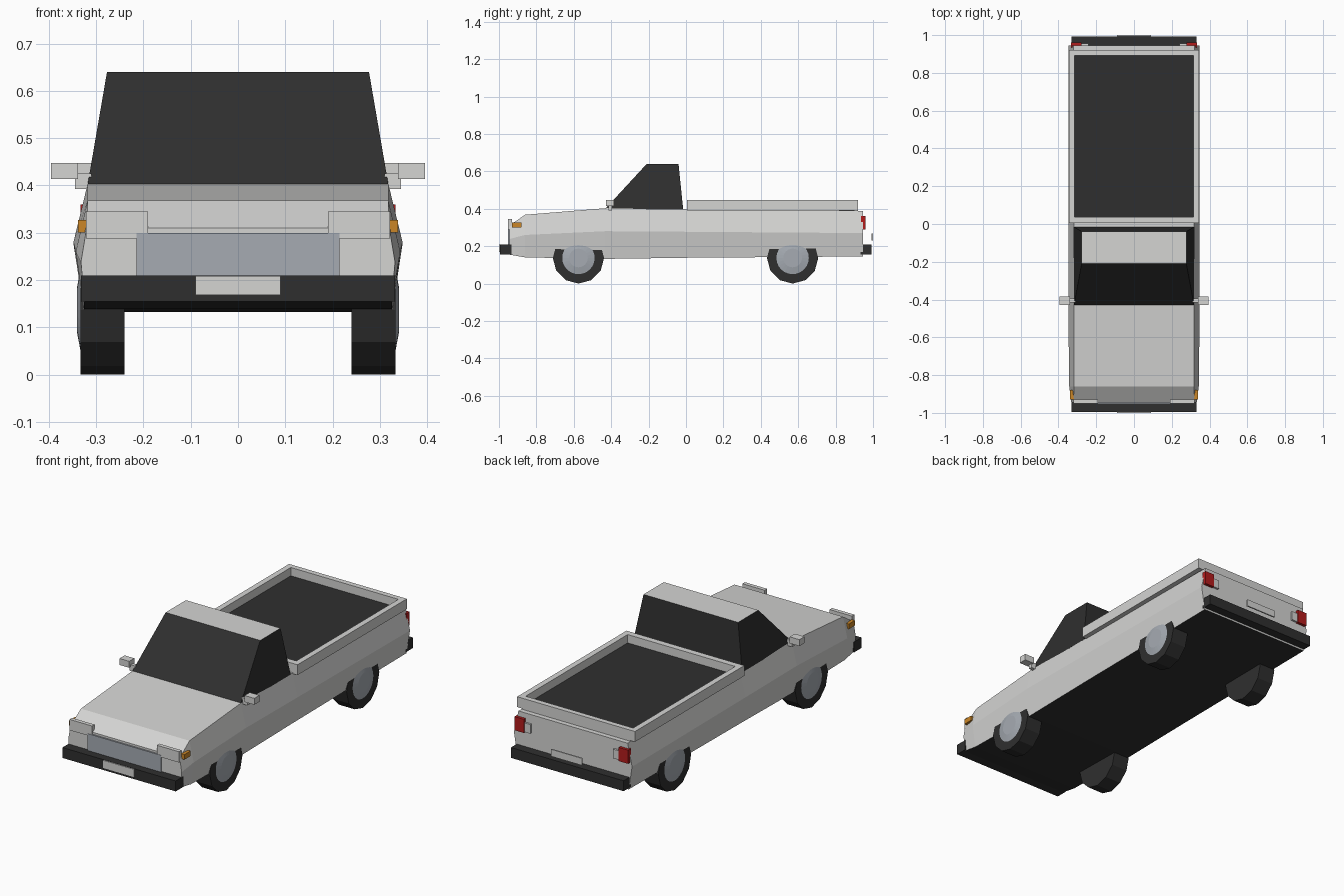
import bpy
import bmesh
from math import pi
from mathutils import Matrix

cube = bpy.data.objects.get("Cube")
if cube:
    bpy.data.objects.remove(cube, do_unlink=True)


def material(name, r, g, b):
    m = bpy.data.materials.new(name)
    m.use_nodes = True
    m.diffuse_color = (r, g, b, 1)
    m.node_tree.nodes["Principled BSDF"].inputs["Base Color"].default_value = (r, g, b, 1)
    return m


PAINT = material("pale grey paint", 0.66, 0.66, 0.65)
BLACK = material("black trim", 0.028, 0.028, 0.028)
STEEL = material("blue grey metal", 0.38, 0.41, 0.45)
AMBER = material("amber lens", 0.6, 0.24, 0.02)
RED = material("red lens", 0.45, 0.012, 0.012)


def finish(name, bm, *mats):
    bmesh.ops.recalc_face_normals(bm, faces=bm.faces[:])
    mesh = bpy.data.meshes.new(name)
    for m in mats:
        mesh.materials.append(m)
    bm.to_mesh(mesh)
    bm.free()
    ob = bpy.data.objects.new(name, mesh)
    bpy.context.scene.collection.objects.link(ob)
    return ob


def box(name, mat, x, y, z):
    """Box from (min, max) pairs."""
    bm = bmesh.new()
    bmesh.ops.create_cube(bm, size=1)
    for v in bm.verts:
        for i, (lo, hi) in enumerate((x, y, z)):
            v.co[i] = hi if v.co[i] > 0 else lo
    return finish(name, bm, mat)


def pair(name, mat, x, y, z):
    """The same box on both sides."""
    box("left_" + name, mat, x, y, z)
    box("right_" + name, mat, (-x[1], -x[0]), y, z)


def loft(bm, rings):
    """Skin a list of closed rings and cap both ends."""
    loops = [[bm.verts.new(p) for p in ring] for ring in rings]
    for a, b in zip(loops, loops[1:]):
        for i in range(len(a)):
            j = (i + 1) % len(a)
            bm.faces.new((a[i], a[j], b[j], b[i]))
    bm.faces.new(loops[0])
    bm.faces.new(loops[-1])


# Lower body: creased six-sided sections; y, then (half width, z) up the side
stations = [
    (-0.945, (0.325, 0.155), (0.332, 0.238), (0.32, 0.31)),
    (-0.86, (0.326, 0.14), (0.343, 0.26), (0.318, 0.368)),
    (-0.43, (0.326, 0.132), (0.348, 0.28), (0.318, 0.403)),
    (0.0, (0.326, 0.138), (0.348, 0.277), (0.318, 0.398)),
    (0.945, (0.326, 0.145), (0.346, 0.27), (0.32, 0.388)),
]
bm = bmesh.new()
loft(bm, [[(w, y, z) for w, z in side] + [(-w, y, z) for w, z in reversed(side)]
          for y, *side in stations])
body = finish("body", bm, PAINT, BLACK)
for p in body.data.polygons:
    p.material_index = int(p.normal.z < -0.8)

# Cab: dark glass block with a painted roof
bm = bmesh.new()
loft(bm, [[(-w, front, z), (w, front, z), (w, back, z), (-w, back, z)]
          for w, front, back, z in ((0.319, -0.435, -0.015, 0.396), (0.277, -0.21, -0.04, 0.64))])
cab = finish("cab", bm, BLACK, PAINT)
for p in cab.data.polygons:
    p.material_index = int(p.normal.z > 0.9)

# Load bed
box("bed_floor", BLACK, (-0.318, 0.318), (0.02, 0.9), (0.385, 0.403))
pair("bed_rail", PAINT, (0.315, 0.345), (0.005, 0.92), (0.392, 0.447))
box("bed_front_wall", PAINT, (-0.315, 0.315), (0.005, 0.038), (0.392, 0.447))
box("bed_rear_wall", PAINT, (-0.315, 0.315), (0.892, 0.92), (0.385, 0.447))

# Bumpers and plates
box("front_bumper", BLACK, (-0.332, 0.332), (-0.995, -0.932), (0.155, 0.21))
box("rear_bumper", BLACK, (-0.33, 0.33), (0.932, 0.993), (0.155, 0.21))
box("front_plate", PAINT, (-0.09, 0.09), (-1.0, -0.994), (0.168, 0.209))
box("rear_plate", PAINT, (-0.09, 0.09), (0.993, 1.0), (0.23, 0.267))

# Grille and lights
box("grille", STEEL, (-0.215, 0.215), (-0.953, -0.94), (0.2, 0.299))
pair("headlight", PAINT, (0.19, 0.321), (-0.951, -0.93), (0.288, 0.345))
pair("indicator", AMBER, (0.318, 0.338), (-0.93, -0.88), (0.3, 0.327))
pair("tail_light", RED, (0.278, 0.333), (0.935, 0.96), (0.288, 0.36))
pair("reversing_light", PAINT, (0.242, 0.278), (0.935, 0.956), (0.292, 0.34))

# Mirrors
pair("mirror", PAINT, (0.338, 0.395), (-0.428, -0.385), (0.414, 0.448))
pair("mirror_stalk", PAINT, (0.31, 0.345), (-0.415, -0.395), (0.392, 0.425))


def drum(bm, r1, r2, x1, x2, sides, y, z):
    """Cone section lying along x."""
    m = (Matrix.Translation(((x1 + x2) / 2, y, z))
         @ Matrix.Rotation(pi / 2, 4, "Y"))
    if x2 < x1:
        r1, r2, x1, x2 = r2, r1, x2, x1
    bmesh.ops.create_cone(bm, cap_ends=True, segments=sides, radius1=r1,
                          radius2=r2, depth=x2 - x1, matrix=m)


# Wheels
for end, y in (("front", -0.575), ("rear", 0.57)):
    for side, s in (("left", 1), ("right", -1)):
        bm = bmesh.new()
        drum(bm, 0.137, 0.137, s * 0.24, s * 0.333, 12, y, 0.137)
        finish(f"{end}_{side}_tyre", bm, BLACK)
        bm = bmesh.new()
        drum(bm, 0.092, 0.05, s * 0.332, s * 0.34, 24, y, 0.137)
        finish(f"{end}_{side}_hub", bm, STEEL)
